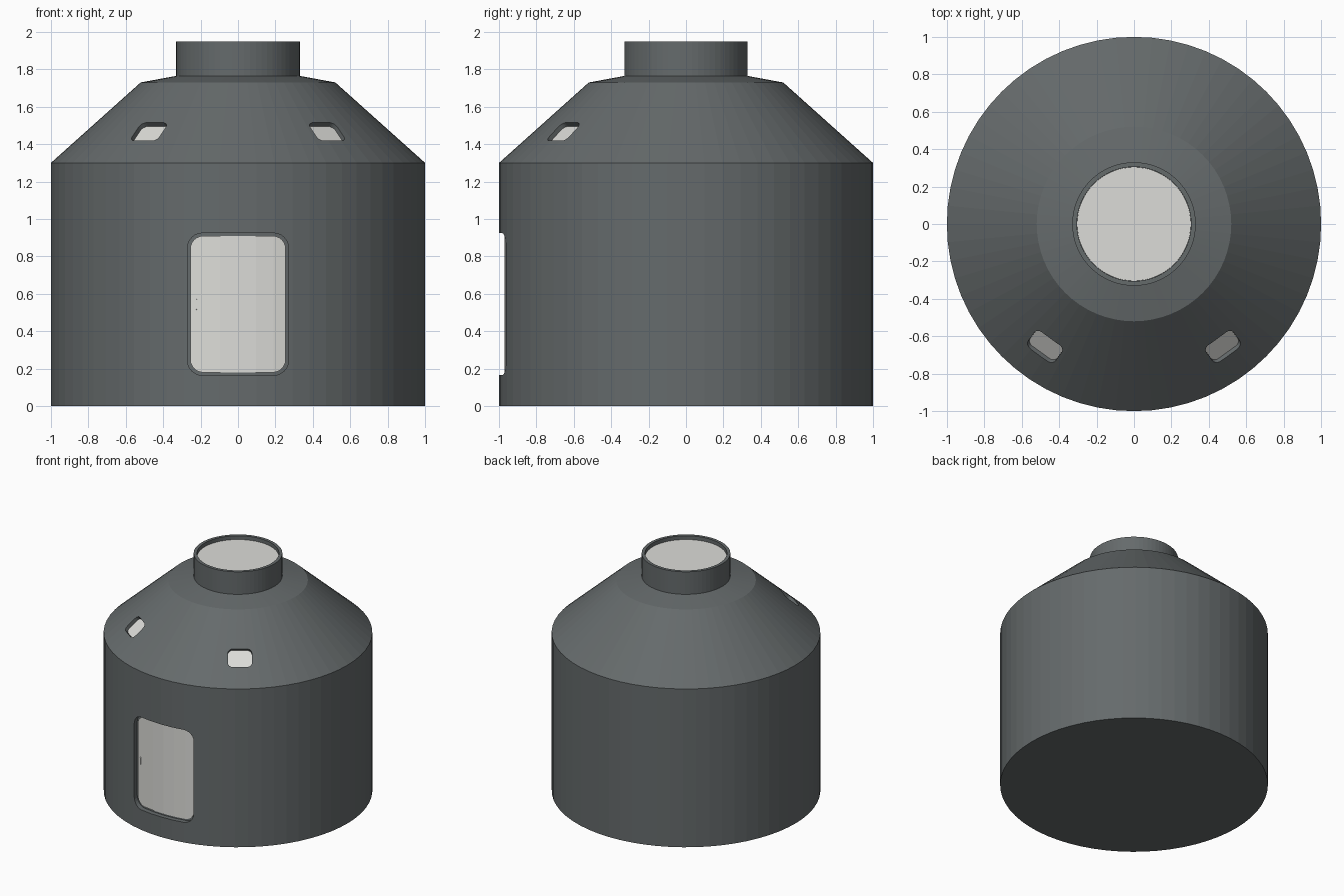
import bpy, bmesh, math
from mathutils import Matrix, Vector

cube = bpy.data.objects.get("Cube")
if cube:
    bpy.data.objects.remove(cube, do_unlink=True)

SEGMENTS = 64


def material(name, rgb):
    m = bpy.data.materials.new(name)
    m.use_nodes = True
    m.diffuse_color = (*rgb, 1)
    m.node_tree.nodes["Principled BSDF"].inputs["Base Color"].default_value = (*rgb, 1)
    return m


dark = material("dark grey", (0.13, 0.145, 0.148))
light = material("off white", (0.72, 0.72, 0.69))


def finish(bm, name, mat):
    bmesh.ops.recalc_face_normals(bm, faces=bm.faces)
    mesh = bpy.data.meshes.new(name)
    bm.to_mesh(mesh)
    bm.free()
    mesh.materials.append(mat)
    obj = bpy.data.objects.new(name, mesh)
    bpy.context.collection.objects.link(obj)
    return obj


def lathe(name, profile, mat, closed=False):
    """Spin (radius, height) points around z; a closed profile makes a tube."""
    bm = bmesh.new()
    verts = [bm.verts.new((r, 0, z)) for r, z in profile]
    pairs = list(zip(verts, verts[1:]))
    if closed:
        pairs.append((verts[-1], verts[0]))
    edges = [bm.edges.new(p) for p in pairs]
    bmesh.ops.spin(bm, geom=verts + edges, cent=(0, 0, 0), axis=(0, 0, 1),
                   angle=math.tau, steps=SEGMENTS, use_duplicate=False)
    bmesh.ops.remove_doubles(bm, verts=bm.verts, dist=1e-5)
    return finish(bm, name, mat)


def rounded_block(name, w, h, radius, low, high, matrix, mat):
    """Rounded rectangle in local xy, extruded along local z from low to high."""
    bm = bmesh.new()
    ring = []
    for k, (sx, sy) in enumerate(((1, 1), (-1, 1), (-1, -1), (1, -1))):
        for i in range(7):
            a = (k + i / 6) * math.pi / 2
            ring.append(bm.verts.new((sx * (w / 2 - radius) + radius * math.cos(a),
                                      sy * (h / 2 - radius) + radius * math.sin(a), low)))
    face = bm.faces.new(ring)
    out = bmesh.ops.extrude_face_region(bm, geom=[face])
    moved = [g for g in out["geom"] if isinstance(g, bmesh.types.BMVert)]
    bmesh.ops.translate(bm, verts=moved, vec=(0, 0, high - low))
    bmesh.ops.transform(bm, matrix=matrix, verts=bm.verts)
    return finish(bm, name, mat)


def boolean(obj, tool, operation):
    """Apply a boolean and remove the helper."""
    mod = obj.modifiers.new("cut", "BOOLEAN")
    mod.operation, mod.object, mod.solver = operation, tool, "EXACT"
    bpy.context.view_layer.objects.active = obj
    bpy.ops.object.modifier_apply(modifier=mod.name)
    bpy.data.objects.remove(tool, do_unlink=True)


def frame(x, y, z, origin):
    m = Matrix((x, y, z)).transposed().to_4x4()
    m.translation = origin
    return m


# Main shell: drum, sloping roof, shallow shoulder and collar
body = lathe("body", [(0, 0), (1, 0), (1, 1.3), (0.52, 1.73), (0.33, 1.765), (0.33, 1.95),
                      (0.305, 1.95), (0.305, 1.91), (0, 1.91)], dark)
lathe("collar_cover", [(0, 1.905), (0.304, 1.905), (0.304, 1.92), (0, 1.92)], light)

# Curved door set into a recess at the front
front = frame(Vector((1, 0, 0)), Vector((0, 0, 1)), Vector((0, -1, 0)), Vector((0, 0, 0.545)))


def tube(inner, outer):
    return lathe("helper", [(inner, -0.1), (outer, -0.1), (outer, 1.2), (inner, 1.2)], dark, True)


recess = rounded_block("recess", 0.54, 0.76, 0.08, 0.8, 1.2, front, dark)
boolean(recess, tube(0.962, 1.1), "INTERSECT")
boolean(body, recess, "DIFFERENCE")
door = rounded_block("door", 0.51, 0.73, 0.07, 0.8, 1.2, front, light)
boolean(door, tube(0.95, 0.97), "INTERSECT")

# Slim door handle
turn = Matrix.Rotation(math.radians(-13.5), 4, "Z")
handle_spot = turn @ front @ Matrix.Translation((0, 0, 0.968))
rounded_block("door_handle", 0.016, 0.062, 0.0079, 0, 0.007, handle_spot, light)

# Pair of small windows sunk into the sloping roof
slope = Vector((-0.48, 0.43)).normalized()
for side, label in ((1, "left"), (-1, "right")):
    a = side * math.radians(36)
    radial = Vector((math.sin(a), -math.cos(a), 0))
    up = radial * slope.x + Vector((0, 0, slope.y))
    normal = radial * slope.y - Vector((0, 0, slope.x))
    spot = frame(up.cross(normal), up, normal, radial * 0.812 + Vector((0, 0, 1.468)))
    hole = rounded_block("hole", 0.18, 0.145, 0.035, -0.035, 0.1, spot, dark)
    boolean(body, hole, "DIFFERENCE")
    rounded_block(label + "_window", 0.178, 0.143, 0.034, -0.038, -0.028, spot, light)
